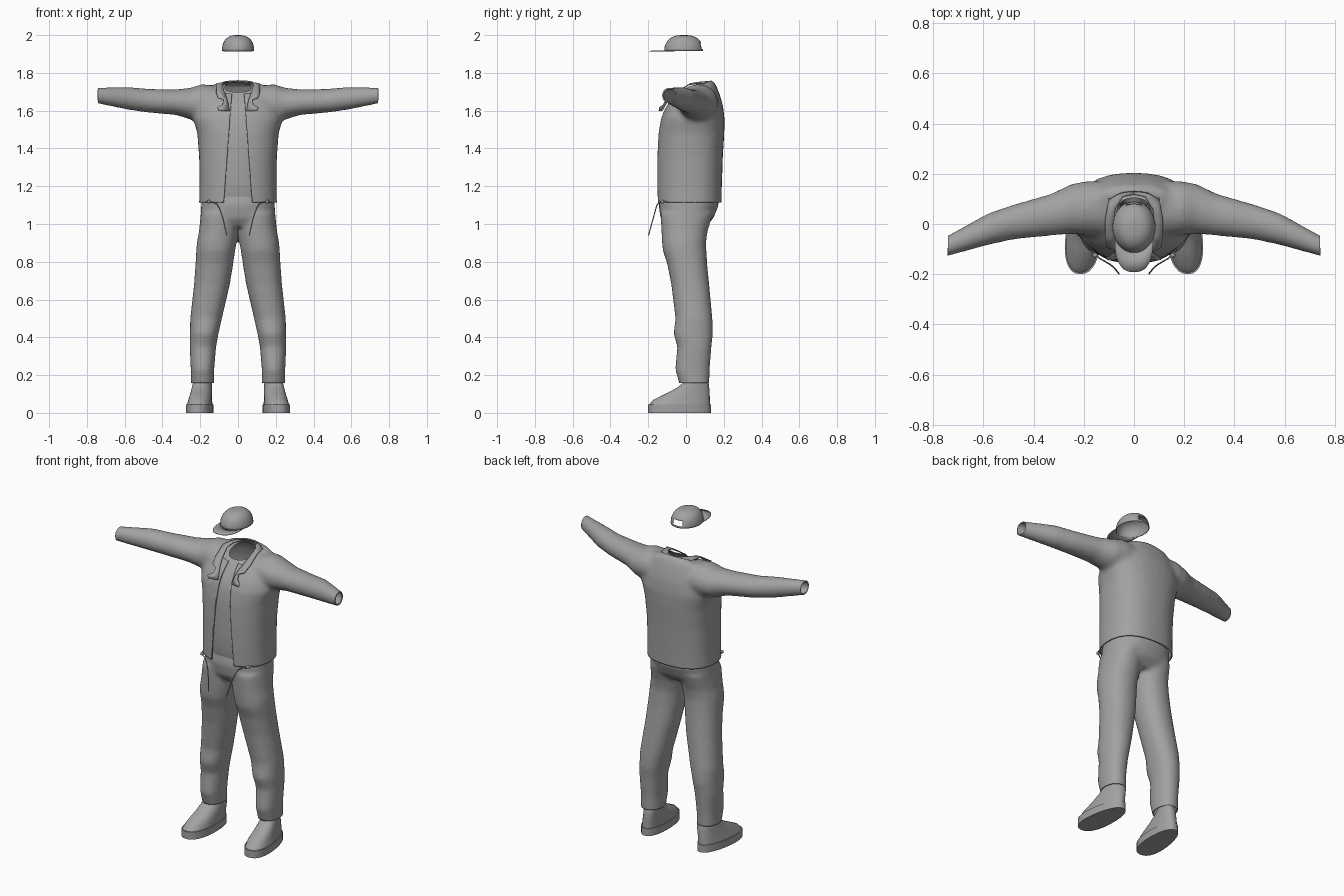
import bpy, bmesh
from math import sin, cos, pi
from mathutils import Vector

if "Cube" in bpy.data.objects:
    bpy.data.objects.remove(bpy.data.objects["Cube"])

N = 32
GREY = bpy.data.materials.new("dark_grey")
GREY.diffuse_color = (.36, .36, .36, 1)
GREY.use_nodes = True
GREY.node_tree.nodes["Principled BSDF"].inputs["Base Color"].default_value = GREY.diffuse_color


def sp(v, e):
    return (abs(v) ** e) * (1 if v >= 0 else -1)


def hring(z, y0, y1, rx, cx=0, tilt=0, e=2.4):
    """Rounded horizontal ring between y0 and y1, tilted along y."""
    cy, ry, pts = (y0 + y1) / 2, (y1 - y0) / 2, []
    for i in range(N):
        a = 2 * pi * i / N
        dy = ry * sp(sin(a), 2 / e)
        pts.append(Vector((cx + rx * sp(cos(a), 2 / e), cy + dy, z + tilt * dy)))
    return pts


def xring(x, y, z, ry, rz):
    return [Vector((x, y + ry * cos(2 * pi * i / N), z + rz * sin(2 * pi * i / N))) for i in range(N)]


def flip(rings):
    return [[Vector((-p.x, p.y, p.z)) for p in r] for r in rings]


def loft(bm, rings, closed=True, caps=True):
    vs = [[bm.verts.new(p) for p in r] for r in rings]
    n = len(rings[0])
    for a, b in zip(vs, vs[1:]):
        for i in range(n if closed else n - 1):
            j = (i + 1) % n
            bm.faces.new((a[i], a[j], b[j], b[i]))
    if caps:
        bm.faces.new(vs[0])
        bm.faces.new(vs[-1])


def finish(bm, name, thick=0, subsurf=0, angle=40):
    bmesh.ops.recalc_face_normals(bm, faces=bm.faces)
    me = bpy.data.meshes.new(name)
    bm.to_mesh(me)
    bm.free()
    me.materials.append(GREY)
    ob = bpy.data.objects.new(name, me)
    bpy.context.collection.objects.link(ob)
    if subsurf:
        m = ob.modifiers.new("Subdivision", 'SUBSURF')
        m.levels = m.render_levels = subsurf
    if thick:
        ob.modifiers.new("Cloth", 'SOLIDIFY').thickness = thick
    bpy.ops.object.select_all(action='DESELECT')
    ob.select_set(True)
    bpy.context.view_layer.objects.active = ob
    bpy.ops.object.shade_smooth_by_angle(angle=angle * pi / 180)
    return ob


def blend(bm, voxel=0.012):
    """Fuse overlapping solids into one smooth skin, returned as a bmesh."""
    ob = finish(bm, "blend_temp")
    m = ob.modifiers.new("Fuse", 'REMESH')
    m.mode, m.voxel_size = 'VOXEL', voxel
    s = ob.modifiers.new("Relax", 'SMOOTH')
    s.factor, s.iterations = 0.5, 12
    me = bpy.data.meshes.new_from_object(ob.evaluated_get(bpy.context.evaluated_depsgraph_get()))
    bpy.data.objects.remove(ob)
    out = bmesh.new()
    out.from_mesh(me)
    return out


def cut(bm, co, no, test=lambda c: True, clear=True):
    fs = [f for f in bm.faces if test(f.calc_center_median())]
    geom = fs + list({e for f in fs for e in f.edges}) + list({v for f in fs for v in f.verts})
    bmesh.ops.bisect_plane(bm, geom=geom, plane_co=co, plane_no=no, clear_outer=clear)


# torso rows: z, front y, back y, half width, tilt
TORSO = [(1.05, -.155, .187, .208, 0), (1.2, -.158, .19, .204, 0), (1.35, -.156, .195, .206, 0),
         (1.48, -.148, .203, .216, 0), (1.56, -.133, .204, .238, 0), (1.62, -.112, .196, .222, .05),
         (1.67, -.085, .178, .2, .15), (1.716, -.052, .153, .17, .32), (1.732, -.038, .12, .085, .4)]

# jacket
bm = bmesh.new()
loft(bm, [hring(z, a, b, r, 0, t) for z, a, b, r, t in TORSO] + [hring(1.8, -.038, .12, .082, 0, .4)])
sleeve = [xring(*r) for r in [(.1, .06, 1.64, .11, .09), (.19, .063, 1.643, .108, .098),
          (.25, .06, 1.637, .1, .084), (.33, .037, 1.645, .084, .068), (.48, .008, 1.653, .07, .063),
          (.58, -.02, 1.665, .064, .061), (.74, -.086, 1.68, .042, .044), (.8, -.11, 1.685, .035, .038)]]
loft(bm, sleeve)
loft(bm, flip(sleeve))
bm = blend(bm)
cut(bm, (0, 0, 1.113), (0, 0, -1))
cut(bm, (0, .04, 1.724), (0, -.4, 1), lambda c: abs(c.x) < .093 and c.z > 1.6)
for s in (1, -1):
    cut(bm, (s * .742, 0, 0), (s, 0, 0))
    cut(bm, (s * .076, 0, 1.11), (s, 0, .075), lambda c: c.y < .02, False)
front = [f for f in bm.faces for c in [f.calc_center_median()]
         if c.y < .02 and abs(c.x) < .076 - .075 * (c.z - 1.11)]
bmesh.ops.delete(bm, geom=front, context='FACES')
finish(bm, "jacket", .007)

# shirt under the open jacket
bm = bmesh.new()
rows = [hring(z - (.008 if z > 1.6 else 0), a + .012, b - .016, min(r, .215) - .016, 0, t) for z, a, b, r, t in TORSO]
rows[0] = hring(1.08, -.118, .15, .17)
rows.insert(1, hring(1.13, -.136, .165, .182))
loft(bm, rows, caps=False)
finish(bm, "shirt", subsurf=1)

# trousers
bm = bmesh.new()
loft(bm, [hring(z, a, b, r, e=2.3) for z, a, b, r in [(1.24, -.11, .15, .17), (1.18, -.13, .165, .184),
     (1.1, -.145, .173, .195), (1.03, -.135, .145, .199), (.985, -.105, .1, .19)]])
LEG = [(1.06, -.135, .145, .098, .098), (.96, -.13, .114, .103, .104), (.9, -.127, .106, .113, .105),
       (.86, -.123, .108, .118, .103), (.79, -.1, .112, .125, .1), (.68, -.078, .123, .138, .095),
       (.5, -.056, .14, .169, .084), (.42, -.066, .143, .179, .076), (.35, -.046, .135, .186, .07),
       (.23, -.058, .126, .188, .062), (.1, -.02, .122, .188, .06)]
leg = [hring(z, a, b, r, cx, e=2.2) for z, a, b, cx, r in LEG]
loft(bm, leg)
loft(bm, flip(leg))
bm = blend(bm, .01)
cut(bm, (0, 0, 1.19), (0, 0, 1))
cut(bm, (0, 0, .157), (0, 0, -1))
finish(bm, "trousers", .006)


# shoes
def shoe_ring(yf, yb, zf, zb, cx, wf, wb):
    pts = []
    for i in range(N):
        a = 2 * pi * i / N
        t = .5 + .5 * sp(sin(a), .9)
        w = wf + (wb - wf) * t
        pts.append(Vector((cx + .014 - .026 * t + w * sp(cos(a), .85), yf + (yb - yf) * t, zf + (zb - zf) * t)))
    return pts


sole = [shoe_ring(-.2, .132, z, z, .2, .079, .062) for z in (0, .045)]
upper = [shoe_ring(*r) for r in [(-.194, .127, .045, .045, .2, .073, .057), (-.175, .126, .068, .085, .197, .065, .055),
         (-.1, .124, .105, .125, .192, .056, .052), (-.045, .12, .135, .155, .189, .05, .05),
         (-.015, .112, .16, .17, .187, .048, .048), (-.008, .11, .2, .2, .187, .046, .046)]]
for side in ("right", "left"):
    for part, rings in (("sole", sole), ("shoe", upper)):
        bm = bmesh.new()
        loft(bm, flip(rings) if side == "right" else rings)
        finish(bm, f"{side}_{part}", angle=50)

# collar and notched lapels: inner edge / outer edge along each half
COLLAR = [((0, .12, 1.757), (0, .16, 1.733)), ((.045, .11, 1.757), (.062, .145, 1.737)),
          ((.075, .06, 1.752), (.102, .09, 1.746)), ((.082, .01, 1.738), (.115, .02, 1.745)),
          ((.072, -.045, 1.702), (.115, -.05, 1.7)), ((.06, -.085, 1.67), (.108, -.095, 1.672)),
          ((.054, -.1, 1.65), (.076, -.108, 1.66)), ((.05, -.112, 1.632), (.08, -.122, 1.632)),
          ((.048, -.118, 1.62), (.108, -.142, 1.618)), ((.045, -.13, 1.6), (.1, -.145, 1.6))]
for s in (1, -1):
    bm = bmesh.new()
    loft(bm, [[Vector((p[0] * s, p[1], p[2])) for p in pair] for pair in COLLAR], closed=False, caps=False)
    finish(bm, "left_collar" if s > 0 else "right_collar", .006)

# hanging hem cords with their toggles
for s in (1, -1):
    cu = bpy.data.curves.new("hem_cord", 'CURVE')
    cu.dimensions, cu.bevel_depth, cu.bevel_resolution = '3D', .003, 1
    cu.materials.append(GREY)
    spl = cu.splines.new('NURBS')
    path = [(.17, -.1, 1.12), (.15, -.13, 1.115), (.11, -.152, 1.11), (.085, -.168, 1.05), (.07, -.185, .99), (.06, -.198, .94)]
    spl.points.add(len(path) - 1)
    for p, c in zip(spl.points, path):
        p.co = (c[0] * s, c[1], c[2], 1)
    spl.use_endpoint_u, spl.order_u = True, 3
    bpy.context.collection.objects.link(bpy.data.objects.new("hem_cord", cu))
    bpy.ops.mesh.primitive_uv_sphere_add(segments=10, ring_count=6, radius=.01, location=(s * .155, -.125, 1.118))
    bpy.context.object.name = "cord_toggle"
    bpy.context.object.data.materials.append(GREY)

# cap crown with an opening above the back strap
bm = bmesh.new()
rows = []
for k in range(13):
    t = k / 12 * pi / 2 * .985
    f, h = cos(t) ** .7, .083 * sin(t)
    rows.append([Vector((.086 * f * cos(a), -.012 + .103 * f * sin(a), 1.917 + h))
                 for a in (2 * pi * i / N for i in range(N))])
loft(bm, rows, caps=False)
bm.verts.ensure_lookup_table()
bm.faces.new(bm.verts[-N:])
hole = [f for f in bm.faces for c in [f.calc_center_median()]
        if c.y > .03 and abs(c.x) < .032 and 1.925 < c.z < 1.956]
bmesh.ops.delete(bm, geom=hole, context='FACES')
finish(bm, "cap_crown", .003)

# cap brim
bm = bmesh.new()
inner, mid, outer = [], [], []
for i in range(21):
    b = pi * i / 20
    a = -pi / 6 - (2 * pi / 3) * i / 20
    p = Vector((.086 * cos(a), -.012 + .102 * sin(a), 1.919))
    q = Vector((.077 * sp(cos(b), .8), -.06 - .132 * sin(b) ** .8 if 0 < i < 20 else -.06, 1.917))
    inner.append(p)
    mid.append((p + q) / 2)
    outer.append(q)
loft(bm, [inner, mid, outer], closed=False, caps=False)
finish(bm, "cap_brim", .003)
